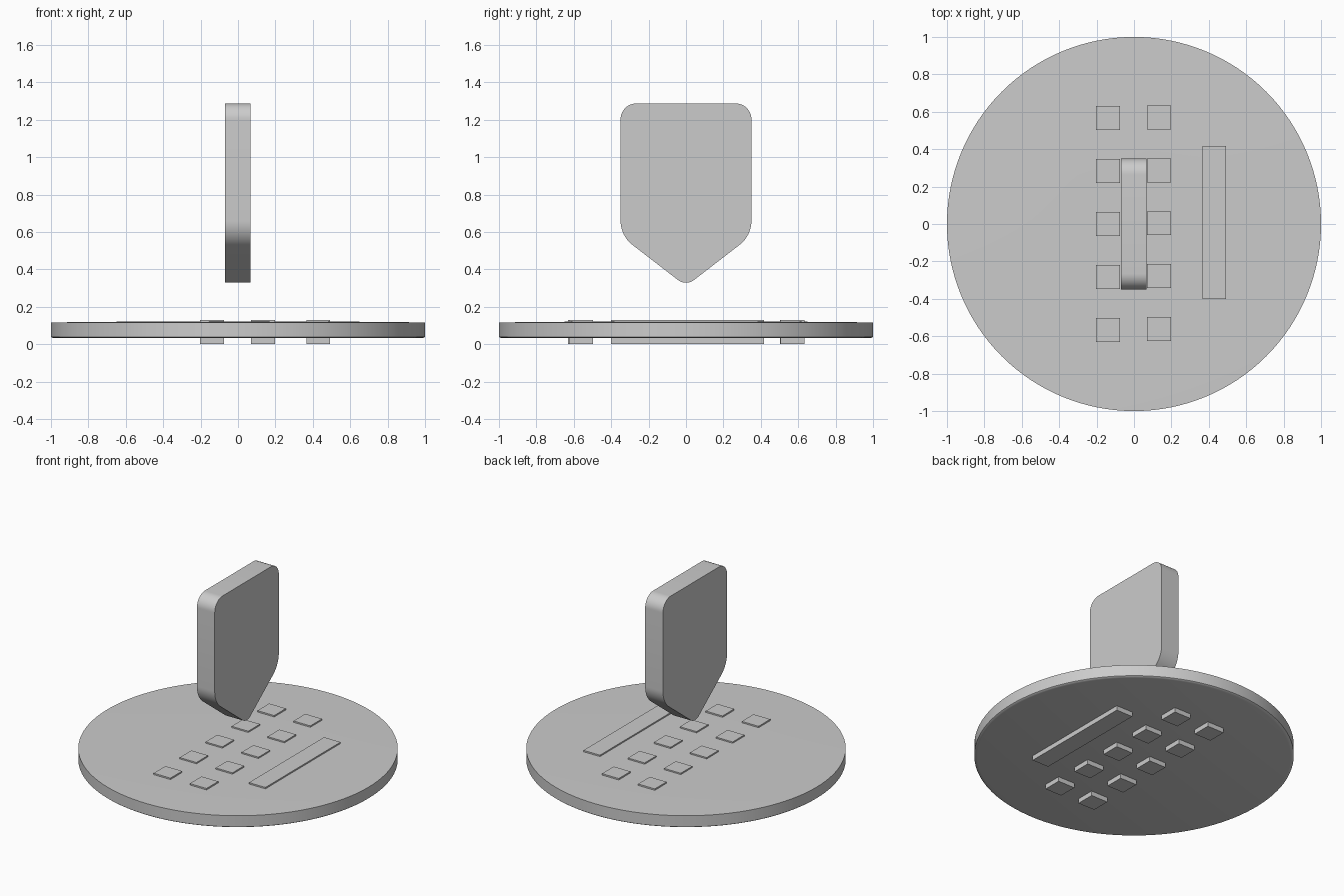
import bpy, bmesh, math
from mathutils import Vector

if "Cube" in bpy.data.objects:
    bpy.data.objects.remove(bpy.data.objects["Cube"])


def finish(name, bm, angle=30):
    bmesh.ops.recalc_face_normals(bm, faces=bm.faces)
    mesh = bpy.data.meshes.new(name)
    bm.to_mesh(mesh)
    bm.free()
    obj = bpy.data.objects.new(name, mesh)
    bpy.context.collection.objects.link(obj)
    bpy.ops.object.select_all(action='DESELECT')
    bpy.context.view_layer.objects.active = obj
    obj.select_set(True)
    bpy.ops.object.shade_smooth_by_angle(angle=math.radians(angle))
    return obj


def box(name, x, y, z):
    bm = bmesh.new()
    bmesh.ops.create_cube(bm, size=1)
    for v in bm.verts:
        v.co = [lo + (c + 0.5) * (hi - lo) for c, (lo, hi) in zip(v.co, (x, y, z))]
    return finish(name, bm)


def rounded(corners, steps=12):
    """Round each (y, z, radius) corner of a closed outline with a true arc."""
    out = []
    for i, (y, z, r) in enumerate(corners):
        p = Vector((y, z))
        a = (Vector(corners[i - 1][:2]) - p).normalized()
        b = (Vector(corners[(i + 1) % len(corners)][:2]) - p).normalized()
        half = a.angle(b) / 2
        centre = p + (a + b).normalized() * (r / math.sin(half))
        start = p + a * (r / math.tan(half)) - centre
        end = p + b * (r / math.tan(half)) - centre
        turn = math.pi - 2 * half
        for k in range(steps + 1):
            t = k / steps
            out.append(centre + (start * math.sin((1 - t) * turn)
                                 + end * math.sin(t * turn)) / math.sin(turn))
    return out


# Round base plate with a barely domed top and a softened lower rim
profile = [(0, 0.121), (0.4, 0.1208), (0.75, 0.1195), (1, 0.116),
           (1, 0.039), (0.995, 0.035), (0.98, 0.032), (0, 0.032)]
bm = bmesh.new()
verts = [bm.verts.new((r, 0, z)) for r, z in profile]
edges = [bm.edges.new(pair) for pair in zip(verts, verts[1:])]
bmesh.ops.spin(bm, geom=verts + edges, cent=(0, 0, 0), axis=(0, 0, 1),
               angle=math.tau, steps=128)
bmesh.ops.remove_doubles(bm, verts=bm.verts, dist=1e-5)
finish("base_disc", bm)

# Two columns of square studs passing through the plate
for side, x, dy in (("left", -0.139, -0.002), ("right", 0.134, 0.002)):
    for row in range(5):
        y = (row - 2) * 0.283 + 0.002 + dy
        box(f"stud_{side}_{row + 1}", (x - 0.064, x + 0.064),
            (y - 0.064, y + 0.064), (0, 0.13))

# Long bar beside the studs
box("long_bar", (0.365, 0.491), (-0.402, 0.418), (0, 0.13))

# Floating pointed plate, outlined in the YZ plane
outline = rounded([(-0.35, 1.287, 0.085), (-0.35, 0.58, 0.163), (0, 0.31, 0.07),
                   (0.35, 0.58, 0.163), (0.35, 1.287, 0.085)])
bm = bmesh.new()
face = bm.faces.new([bm.verts.new((-0.069, p.x, p.y)) for p in outline])
ext = bmesh.ops.extrude_face_region(bm, geom=[face])
moved = [g for g in ext["geom"] if isinstance(g, bmesh.types.BMVert)]
bmesh.ops.translate(bm, verts=moved, vec=(0.136, 0, 0))
finish("pointed_plate", bm)
